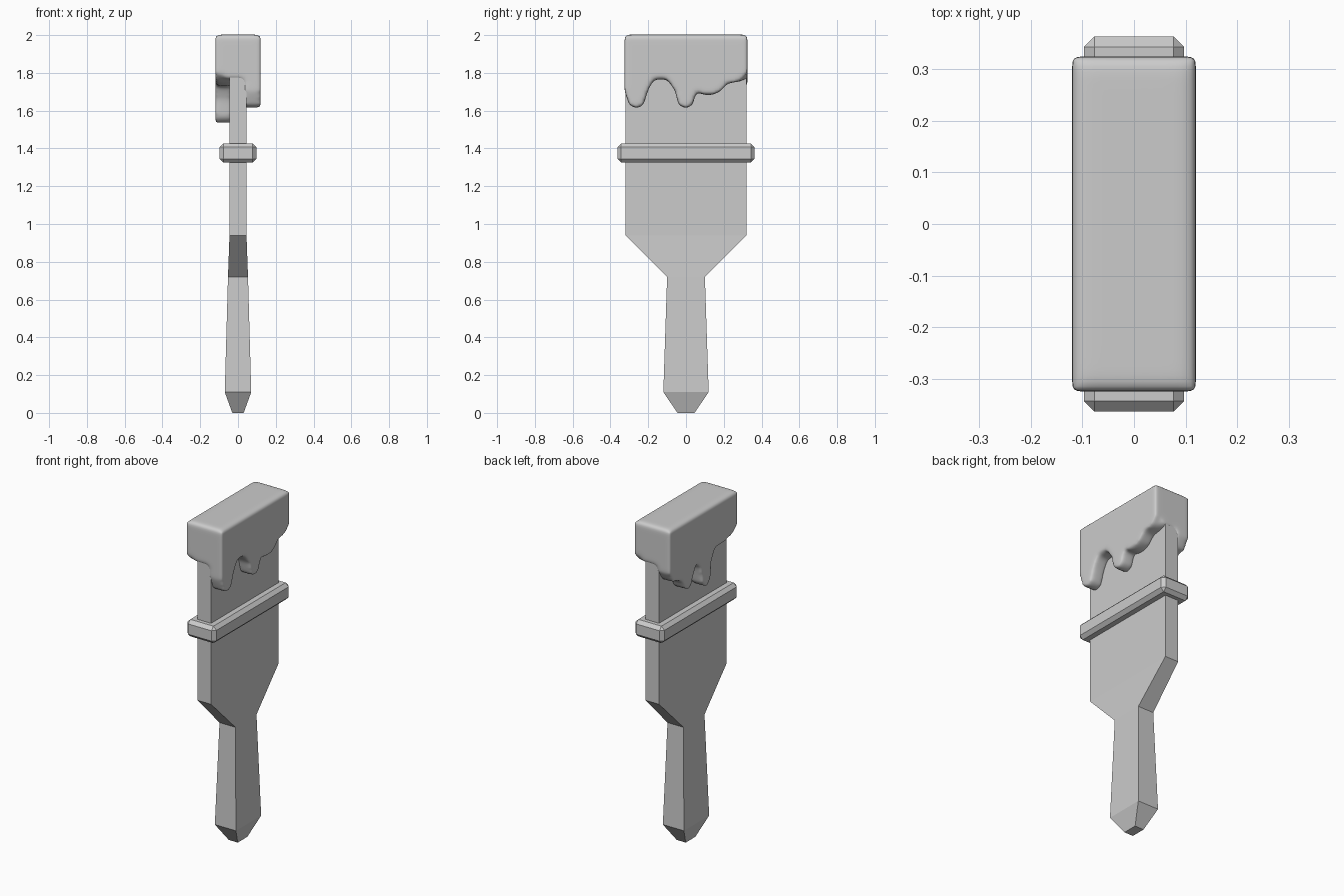
import bpy, bmesh

if "Cube" in bpy.data.objects:
    bpy.data.objects.remove(bpy.data.objects["Cube"])

def add_object(name, bm):
    bmesh.ops.recalc_face_normals(bm, faces=bm.faces)
    me = bpy.data.meshes.new(name)
    bm.to_mesh(me)
    bm.free()
    ob = bpy.data.objects.new(name, me)
    bpy.context.collection.objects.link(ob)
    return ob

def box(bm, x, y, z0, z1):
    vs = bmesh.ops.create_cube(bm, size=2)["verts"]
    for v in vs:
        v.co = (v.co.x * x, v.co.y * y, (z0 + z1) / 2 + v.co.z * (z1 - z0) / 2)

def slab(bm, outline, x0, x1):
    a = [bm.verts.new((x0, y, z)) for y, z in outline]
    b = [bm.verts.new((x1, y, z)) for y, z in outline]
    bm.faces.new(a)
    bm.faces.new(b[::-1])
    for i in range(len(a)):
        j = (i + 1) % len(a)
        bm.faces.new((a[i], a[j], b[j], b[i]))

# Brush body: stacked rectangular sections (z, half thickness, half width)
sections = [(0, .03, .045), (.11, .07, .12), (.72, .053, .10),
            (.94, .045, .32), (1.80, .045, .32)]
bm = bmesh.new()
rings = []
for z, t, w in sections:
    rings.append([bm.verts.new(c) for c in
                  ((-t, -w, z), (t, -w, z), (t, w, z), (-t, w, z))])
for lo, hi in zip(rings, rings[1:]):
    for i in range(4):
        j = (i + 1) % 4
        bm.faces.new((lo[i], lo[j], hi[j], hi[i]))
bm.faces.new(rings[0][::-1])
bm.faces.new(rings[-1])
add_object("brush_body", bm)

# Chamfered band round the blade
bm = bmesh.new()
box(bm, .097, .363, 1.325, 1.427)
bmesh.ops.bevel(bm, geom=bm.edges[:], offset=.02, segments=1, affect='EDGES')
add_object("band", bm)

# Paint: core block with a dripping slab on each side, fused and softened
right_drips = [(-.325, 1.70), (-.30, 1.63), (-.26, 1.61), (-.225, 1.63), (-.20, 1.71),
               (-.17, 1.765), (-.10, 1.765), (-.06, 1.71), (-.04, 1.63), (0, 1.61),
               (.035, 1.63), (.055, 1.70), (.09, 1.685), (.13, 1.68), (.18, 1.70),
               (.22, 1.745), (.29, 1.755), (.325, 1.80)]
left_drips = [(-.325, 1.79), (-.27, 1.75), (-.18, 1.73), (-.11, 1.73), (-.08, 1.66),
              (-.07, 1.56), (-.03, 1.53), (.01, 1.56), (.03, 1.66), (.06, 1.71),
              (.09, 1.65), (.11, 1.595), (.14, 1.58), (.18, 1.60), (.20, 1.65),
              (.25, 1.67), (.29, 1.68), (.325, 1.74)]
top = [(.325, 2.003), (-.325, 2.003)]
bm = bmesh.new()
box(bm, .07, .325, 1.765, 2.003)
slab(bm, right_drips + top, .03, .12)
slab(bm, left_drips + top, -.03, -.12)
paint = add_object("paint", bm)
remesh = paint.modifiers.new("fuse", 'REMESH')
remesh.mode = 'VOXEL'
remesh.voxel_size = .012
remesh.use_smooth_shade = True
soften = paint.modifiers.new("soften", 'SMOOTH')
soften.factor = .5
soften.iterations = 14
